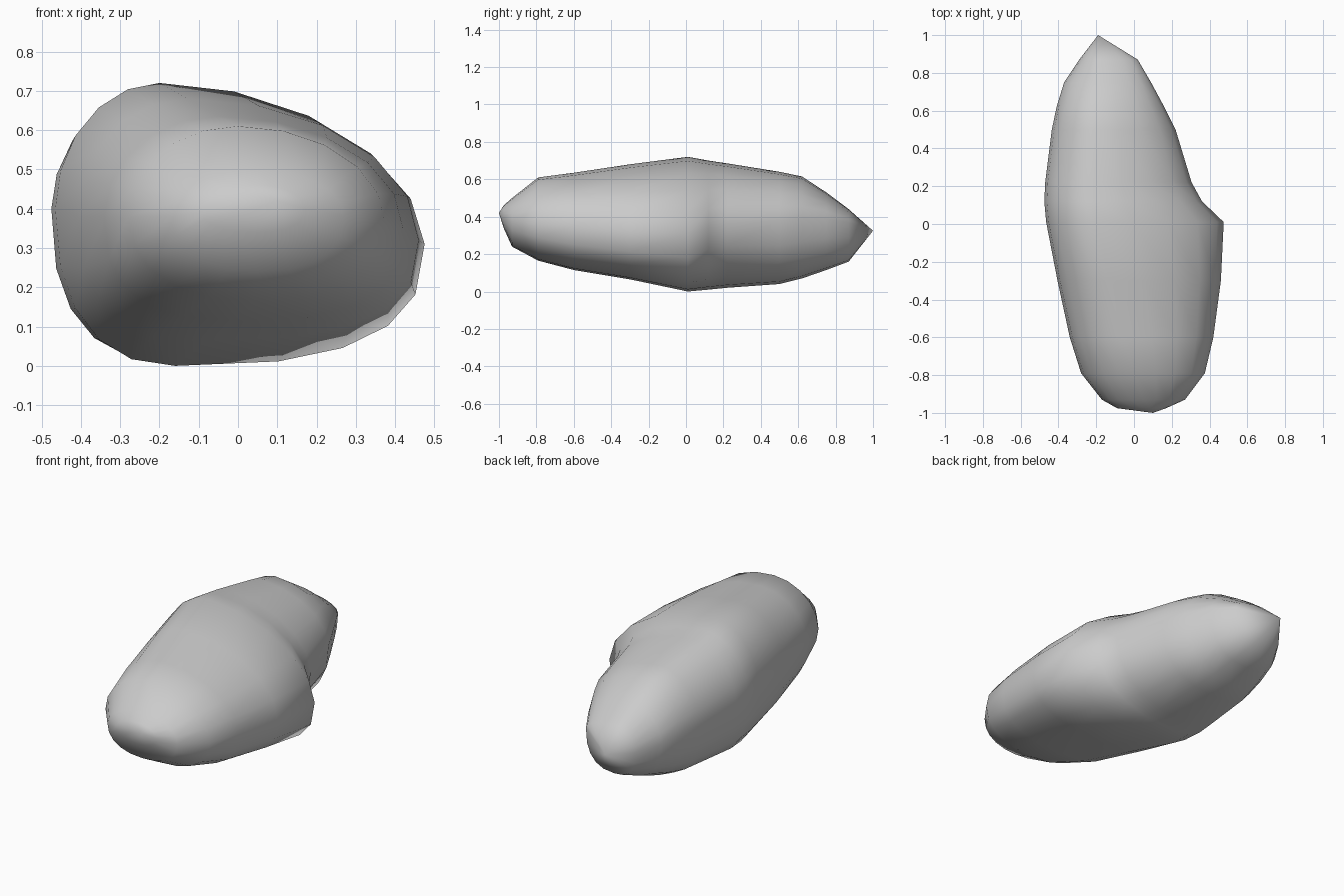
import bpy, bmesh, math

# Cross-sections along y:
# y, left x, right x, bottom z, top z, x of top, z of right, x of bottom, z of left
SECTIONS = [
    (-0.975, -0.09, 0.17, 0.34, 0.46, 0.05, 0.40, 0.05, 0.39),
    (-0.93, -0.17, 0.27, 0.24, 0.50, 0.05, 0.38, 0.05, 0.38),
    (-0.79, -0.28, 0.375, 0.165, 0.61, 0.00, 0.36, 0.04, 0.38),
    (-0.60, -0.34, 0.42, 0.115, 0.635, -0.05, 0.35, 0.00, 0.38),
    (-0.30, -0.405, 0.46, 0.065, 0.68, -0.13, 0.32, -0.08, 0.38),
    (0.01, -0.465, 0.475, 0.00, 0.72, -0.20, 0.31, -0.16, 0.40),
    (0.12, -0.475, 0.36, 0.01, 0.70, -0.21, 0.34, -0.16, 0.40),
    (0.22, -0.47, 0.305, 0.02, 0.685, -0.21, 0.36, -0.16, 0.39),
    (0.50, -0.435, 0.22, 0.04, 0.64, -0.20, 0.38, -0.16, 0.37),
    (0.62, -0.41, 0.16, 0.07, 0.615, -0.20, 0.39, -0.16, 0.36),
    (0.75, -0.37, 0.09, 0.115, 0.53, -0.18, 0.39, -0.16, 0.34),
    (0.87, -0.29, 0.02, 0.16, 0.44, -0.17, 0.37, -0.16, 0.31),
]
FRONT_TIP, BACK_TIP = (0.10, -1.0, 0.42), (-0.19, 1.0, 0.325)
STEPS = 5  # points per quarter of a ring


def fullness(y):
    """Roundness of the four quarters: below 1 is fuller, above 1 is flatter."""
    if y < -0.7:
        return 1.0, 1.0, 0.9, 0.85
    if y < -0.1:
        return 1.0, 1.0, 0.75, 0.74
    if y < 0.1:
        return 1.08, 1.02, 0.86, 0.75
    if y < 0.4:
        return 1.05, 1.05, 0.8, 0.92
    return 1.05, 1.1, 0.78, 0.8


def ring_points(s):
    """Four quarters joining the right, top, left and bottom extremes."""
    y, xl, xr, zb, zt, xt, zr, xb, zl = s
    quarters = [(xt, zr, xr, zt), (xt, zl, xl, zt), (xb, zl, xl, zb), (xb, zr, xr, zb)]
    pts = []
    for q, ((cx, cz, ex, ez), p) in enumerate(zip(quarters, fullness(y))):
        for i in range(STEPS):
            a = (q + i / STEPS) * math.pi / 2
            c, d = abs(math.cos(a)) ** p, abs(math.sin(a)) ** p
            pts.append((cx + (ex - cx) * c, y, cz + (ez - cz) * d))
    return pts


# Boulder body: loft the rings and close both ends
bm = bmesh.new()
rings = [[bm.verts.new(p) for p in ring_points(s)] for s in SECTIONS]
n = 4 * STEPS
for a, b in zip(rings, rings[1:]):
    for i in range(n):
        j = (i + 1) % n
        bm.faces.new((a[i], a[j], b[j], b[i]))
for tip, ring in ((FRONT_TIP, rings[0]), (BACK_TIP, rings[-1])):
    v = bm.verts.new(tip)
    for i in range(n):
        bm.faces.new((ring[i], ring[(i + 1) % n], v))
bmesh.ops.recalc_face_normals(bm, faces=bm.faces)
for f in bm.faces:
    f.smooth = True

mesh = bpy.data.meshes.new("boulder")
bm.to_mesh(mesh)
bm.free()
boulder = bpy.data.objects.new("boulder", mesh)
bpy.context.collection.objects.link(boulder)
